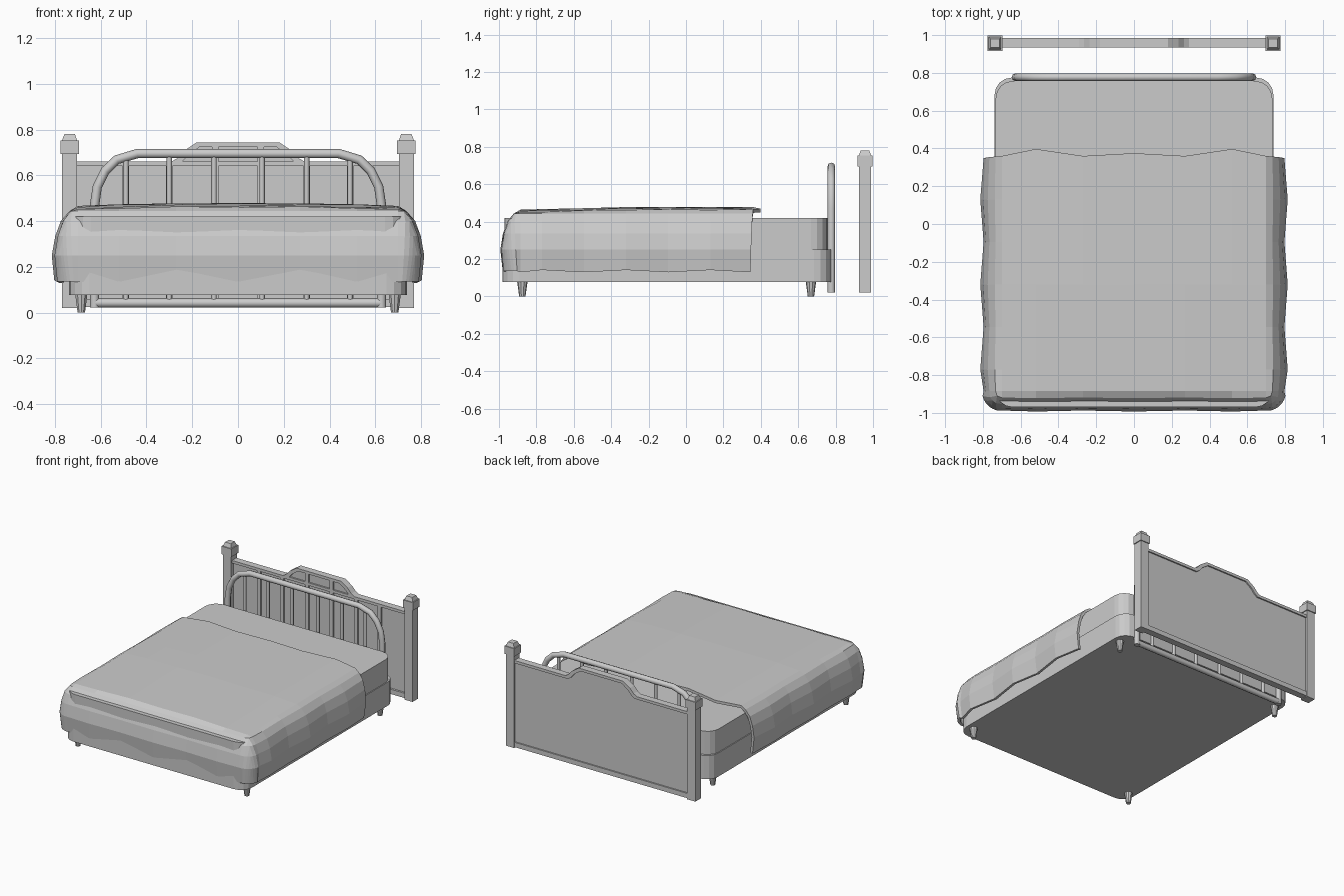
import bpy, bmesh, math

if "Cube" in bpy.data.objects:
    bpy.data.objects.remove(bpy.data.objects["Cube"])


def make_object(name, bm):
    mesh = bpy.data.meshes.new(name)
    bm.to_mesh(mesh)
    bm.free()
    ob = bpy.data.objects.new(name, mesh)
    bpy.context.collection.objects.link(ob)
    return ob


def prism(name, points, lo, hi, upright=False):
    # Extrude an outline along z, or along y when upright
    bm = bmesh.new()
    rings = []
    for h in (lo, hi):
        rings.append([bm.verts.new((a, h, b) if upright else (a, b, h)) for a, b in points])
    n = len(points)
    for ring in rings:
        bm.faces.new(ring)
    for i in range(n):
        j = (i + 1) % n
        bm.faces.new((rings[0][i], rings[0][j], rings[1][j], rings[1][i]))
    bmesh.ops.recalc_face_normals(bm, faces=bm.faces)
    return make_object(name, bm)


def box(name, x0, x1, y0, y1, z0, z1):
    return prism(name, [(x0, y0), (x1, y0), (x1, y1), (x0, y1)], z0, z1)


def cone(name, x, y, z0, z1, r0, r1, sides, turn=0.0):
    bpy.ops.mesh.primitive_cone_add(vertices=sides, radius1=r0, radius2=r1, depth=z1 - z0,
                                    location=(x, y, (z0 + z1) / 2), rotation=(0, 0, turn))
    bpy.context.object.name = name


def rounded_rect(x, y0, y1, r, steps=4):
    pts = []
    for k, (cx, cy) in enumerate([(x - r, y1 - r), (r - x, y1 - r), (r - x, y0 + r), (x - r, y0 + r)]):
        for i in range(steps + 1):
            a = math.pi / 2 * (k + i / steps)
            pts.append((cx + r * math.cos(a), cy + r * math.sin(a)))
    return pts


def tube(name, pts, radius, y):
    cu = bpy.data.curves.new(name, 'CURVE')
    cu.dimensions = '3D'
    cu.bevel_depth = radius
    cu.bevel_resolution = 2
    cu.use_fill_caps = True
    sp = cu.splines.new('POLY')
    sp.points.add(len(pts) - 1)
    for p, (x, z) in zip(sp.points, pts):
        p.co = (x, y, z, 1)
    ob = bpy.data.objects.new(name, cu)
    bpy.context.collection.objects.link(ob)


# Box spring, mattress and tapered legs
prism("bed_base", rounded_rect(0.738, -0.98, 0.775, 0.09), 0.077, 0.25)
mattress = prism("mattress", rounded_rect(0.732, -0.97, 0.757, 0.09), 0.25, 0.42)
for sx in (-1, 1):
    for y in (-0.875, 0.668):
        cone("leg", sx * 0.685, y, 0, 0.08, 0.017, 0.028, 10)

# Blanket: a grid whose outer levels fold down over the sides and foot
levels = [(0.035, 0.443), (0.07, 0.40), (0.092, 0.335), (0.105, 0.25), (0.092, 0.135)]
core_x = [-0.7, -0.52, -0.27, 0, 0.27, 0.52, 0.7]
core_y = [-0.885, -0.77, -0.545, -0.32, -0.095, 0.13, 0.36]
L = len(levels)
bm = bmesh.new()
grid = []
for j in range(-L, len(core_y)):
    row = []
    for i in range(-L, len(core_x) + L):
        ci = min(max(i, 0), len(core_x) - 1)
        cj = max(j, 0)
        x, y = core_x[ci], core_y[cj]
        dx, dy = i - ci, j - cj
        level = max(abs(dx), abs(dy))
        wave_y = 1 if cj % 2 else -1
        wave_x = 1 if ci % 2 else -1
        z = 0.476 - 0.012 * abs(x / 0.7) ** 3 - 0.014 * max(0, -y - 0.3) / 0.58
        z += 0.002 * wave_x * wave_y
        if level:
            out, z = levels[level - 1]
            size = math.hypot(dx, dy)
            wave = wave_y if dy == 0 else 0.3 * wave_x if dx == 0 else 0
            out += 0.011 * wave * level / L
            x += out * dx / size
            y += out * dy / size
            if level == L:
                z += 0.006 * wave
        # wavy head edge, leaning back towards the hem
        if j == len(core_y) - 1:
            y += (0, 0.037, 0, 0.015, 0, 0.037, 0)[ci] - 0.003 * level
        row.append(bm.verts.new((x, y, z)))
    grid.append(row)
for a, b in zip(grid, grid[1:]):
    for i in range(len(a) - 1):
        bm.faces.new((a[i], a[i + 1], b[i + 1], b[i]))
blanket = make_object("blanket", bm)
solid = blanket.modifiers.new("thickness", 'SOLIDIFY')
solid.thickness = 0.02
solid.offset = -1

# Metal arch with upright bars and a bottom rail
half = [(0.627, 0.022), (0.627, 0.47), (0.615, 0.55), (0.58, 0.62), (0.53, 0.668), (0.44, 0.695)]
tube("metal_arch", half + [(-x, z) for x, z in reversed(half)], 0.0205, 0.777)
tube("metal_bottom_rail", [(-0.627, 0.042), (0.627, 0.042)], 0.0205, 0.777)
for x in (-0.49, -0.30, -0.105, 0.105, 0.30, 0.49):
    tube("metal_bar", [(x, 0.042), (x, 0.682)], 0.012, 0.777)

# Wooden headboard panel with a raised top rim following its outline
top = [(0.71, 0.66), (0.29, 0.66), (0.265, 0.675), (0.235, 0.708), (0.18, 0.744)]
top += [(-x, z) for x, z in reversed(top)]
prism("headboard_panel", top + [(-0.71, 0.03), (0.71, 0.03)], 0.95, 0.975, True)
lower = [(x * (0.93 if abs(x) < 0.3 else 1), z - 0.02) for x, z in top]
for i in range(len(top) - 1):
    prism("headboard_rim", [top[i], top[i + 1], lower[i + 1], lower[i]], 0.935, 0.985, True)
box("headboard_bottom_rail", -0.71, 0.71, 0.935, 0.985, 0.025, 0.06)
box("headboard_cross_rail", -0.29, 0.29, 0.938, 0.955, 0.64, 0.66)
for x in (-0.49, -0.30, -0.10, 0.10, 0.30, 0.49):
    box("headboard_stile", x - 0.014, x + 0.014, 0.938, 0.955, 0.05, 0.73 if abs(x) < 0.2 else 0.65)

# Headboard posts with square caps and tapered finials
for sx in (-1, 1):
    x, y = sx * 0.736, 0.957
    box("headboard_post", x - 0.033, x + 0.033, y - 0.033, y + 0.033, 0.02, 0.70)
    box("post_cap", x - 0.04, x + 0.04, y - 0.04, y + 0.04, 0.694, 0.752)
    s = math.sqrt(2)
    cone("post_finial", x, y, 0.752, 0.78, 0.033 * s, 0.023 * s, 4, math.pi / 4)
